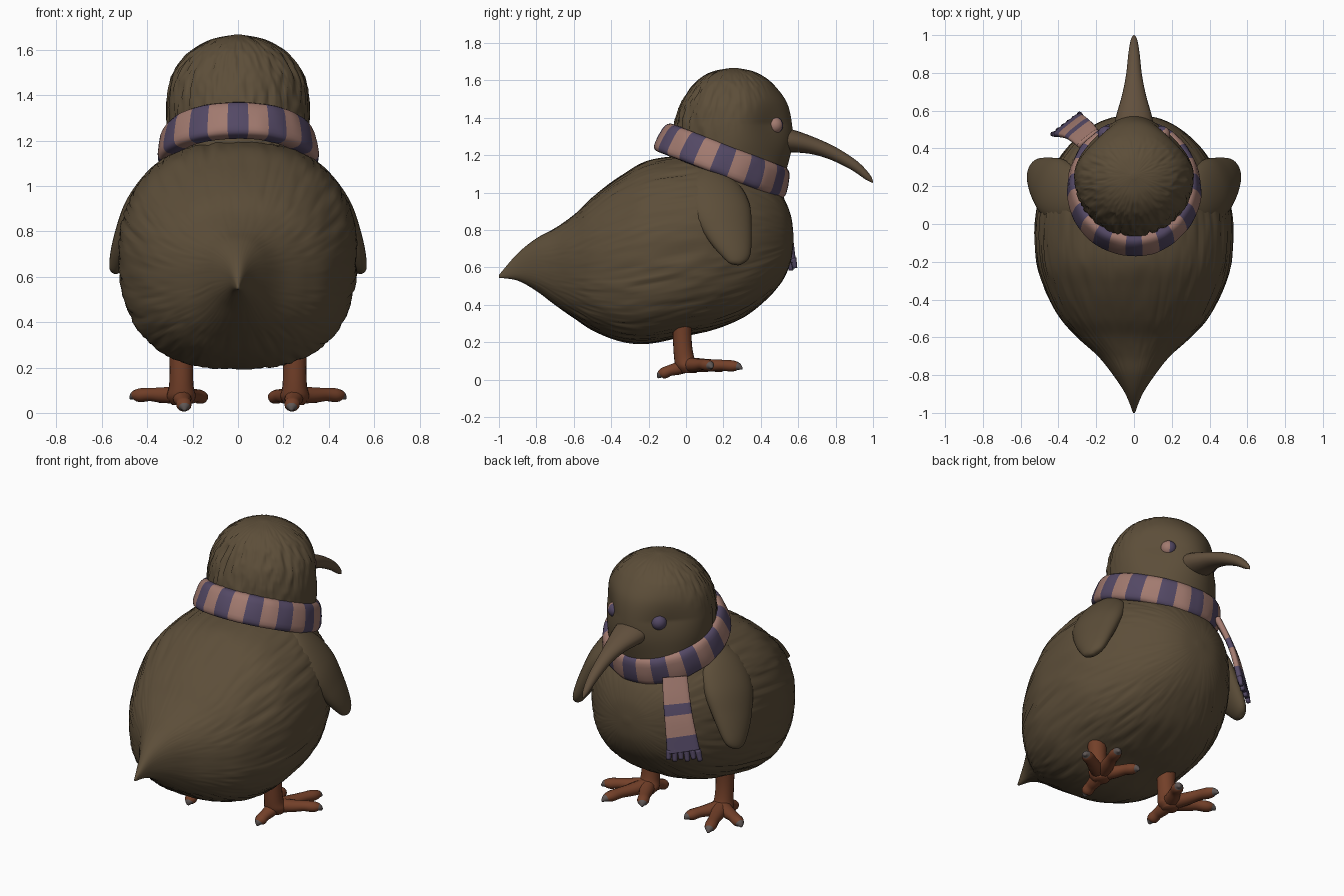
import bpy, bmesh, math
from mathutils import Vector, Matrix, noise

cube = bpy.data.objects.get("Cube")
if cube:
    bpy.data.objects.remove(cube)


def material(name, rgb):
    m = bpy.data.materials.new(name)
    m.use_nodes = True
    m.diffuse_color = (*rgb, 1)
    m.node_tree.nodes["Principled BSDF"].inputs["Base Color"].default_value = (*rgb, 1)
    return m


FEATHER = material("brown feather", (0.108, 0.076, 0.041))
BEAK = material("beak brown", (0.122, 0.081, 0.047))
PINK = material("dusty pink", (0.36, 0.195, 0.16))
PURPLE = material("dull purple", (0.088, 0.066, 0.13))
SKIN = material("rust orange", (0.172, 0.051, 0.022))
CLAW = material("claw grey", (0.115, 0.095, 0.09))


def grid(name, rows, mats, rule=None, loop=False):
    """Skin rows of points that wrap around; rule(t) picks the material."""
    bm = bmesh.new()
    vs = [[bm.verts.new(p) for p in row] for row in rows]
    n, k = len(vs), len(vs[0])
    for i in range(n if loop else n - 1):
        for j in range(k):
            a, b = vs[i], vs[(i + 1) % n]
            f = bm.faces.new((a[j], a[(j + 1) % k], b[(j + 1) % k], b[j]))
            if rule:
                f.material_index = rule((i + 0.5) / n)
    if not loop:
        for row, t in ((vs[0], 0), (vs[-1], 1)):
            f = bm.faces.new(row)
            f.material_index = rule(t) if rule else 0
    bmesh.ops.recalc_face_normals(bm, faces=bm.faces)
    me = bpy.data.meshes.new(name)
    bm.to_mesh(me)
    bm.free()
    for m in mats:
        me.materials.append(m)
    me.shade_smooth()
    bpy.context.collection.objects.link(bpy.data.objects.new(name, me))


def spline(stations, t):
    """Catmull-Rom through tuples of any length."""
    n = len(stations) - 1
    i = min(int(t * n), n - 1)
    f = t * n - i
    p = [stations[max(0, min(n, i + d))] for d in (-1, 0, 1, 2)]
    return [b + 0.5 * f * (c - a + f * (2 * a - 5 * b + 4 * c - d + f * (3 * (b - c) + d - a)))
            for a, b, c, d in zip(*p)]


def tube(name, stations, mats, side=(1, 0, 0), axis=None, steps=24, sides=20,
         power=(1, 1), rule=None, relief=None):
    """Loft of ellipses; a station is x, y, z, half width, half thickness.
    The two powers square off the upper and the lower half of the section."""
    rows = []
    for i in range(steps + 1):
        t = i / steps
        x, y, z, a, b = spline(stations, t)
        c = Vector((x, y, z))
        if axis:
            tan = Vector(axis)
        else:
            tan = Vector(spline(stations, min(1, t + 0.01))[:3]) - Vector(spline(stations, max(0, t - 0.01))[:3])
        tan.normalize()
        up = Vector(side).cross(tan).normalized()
        s = tan.cross(up)
        row = []
        for j in range(sides):
            w = 2 * math.pi * j / sides
            cw, sw = math.cos(w), math.sin(w)
            p = power[0] if sw > 0 else power[1]
            u = math.copysign(abs(cw) ** p, cw)
            v = math.copysign(abs(sw) ** p, sw)
            k = 1 + (relief(cw, sw, t) if relief else 0)
            row.append(c + s * (max(a, 0.002) * u * k) + up * (max(b, 0.002) * v * k))
        rows.append(row)
    grid(name, rows, mats, rule)


# Body: y, top, bottom, half width
outline = [(-1, 0.56, 0.545, 0.005), (-0.9, 0.675, 0.53, 0.045), (-0.8, 0.755, 0.475, 0.11),
           (-0.7, 0.81, 0.40, 0.19), (-0.6, 0.88, 0.33, 0.30), (-0.5, 0.975, 0.265, 0.39),
           (-0.35, 1.09, 0.205, 0.47), (-0.2, 1.17, 0.195, 0.515), (0, 1.2, 0.235, 0.525),
           (0.15, 1.2, 0.27, 0.495), (0.3, 1.15, 0.33, 0.425), (0.42, 1.08, 0.42, 0.34),
           (0.51, 0.99, 0.52, 0.235), (0.56, 0.88, 0.63, 0.13), (0.575, 0.77, 0.74, 0.02)]


def body_feathers(c, s, t):
    streak = abs(noise.noise(Vector((c * 16, s * 16, t * 8))))
    return 0.006 - 0.03 * streak * min(1, 3 * t)


tube("body", [(0, y, (a + b) / 2, w, (a - b) / 2) for y, a, b, w in outline], [FEATHER],
     axis=(0, 1, 0), steps=110, sides=200, power=(0.9, 0.78), relief=body_feathers)

# Head: z, back, front, half width
crown = [(1.0, -0.06, 0.5, 0.28), (1.15, -0.08, 0.545, 0.3), (1.27, -0.07, 0.57, 0.315),
         (1.38, -0.06, 0.565, 0.315), (1.48, -0.025, 0.54, 0.295), (1.56, 0.025, 0.485, 0.245),
         (1.615, 0.08, 0.425, 0.18), (1.65, 0.15, 0.355, 0.105), (1.667, 0.24, 0.27, 0.015)]


def head_feathers(c, s, t):
    """Ruffled crown and nape, with the eye sockets drawn in under a brow."""
    ruffle = max(0, min(1, t * 2 - 0.5 - s * 0.8 + max(0, t - 0.6) * 3))
    streak = abs(noise.noise(Vector((c * 15, s * 15, t * 6))))
    socket = max(0, 1 - 3.5 * abs(t - 0.36)) * (2 * s * c) ** 2 if s > 0 else 0
    return 0.016 * ruffle - 0.11 * ruffle * streak - 0.13 * socket


tube("head", [(0, (a + b) / 2, z, w, (b - a) / 2) for z, a, b, w in crown], [FEATHER],
     side=(-1, 0, 0), axis=(0, 0, 1), steps=80, sides=150, relief=head_feathers)

# Curved beak
tube("beak", [(0, 0.48, 1.285, 0.11, 0.07), (0, 0.57, 1.275, 0.095, 0.06),
              (0, 0.68, 1.25, 0.064, 0.045), (0, 0.79, 1.208, 0.042, 0.036),
              (0, 0.9, 1.145, 0.03, 0.028), (0, 0.97, 1.085, 0.018, 0.018),
              (0, 0.998, 1.055, 0.004, 0.004)], [BEAK], steps=32)

# Scarf ring, tilted down toward the breast, in alternating stripes
SEG, STRIPES = 192, 24
tilt = Matrix.Translation((0, 0.2, 1.174)) @ Matrix.Rotation(math.radians(-21), 4, "X")
rows = []
for i in range(SEG):
    th = 2 * math.pi * (i / SEG - 0.5 / STRIPES) - math.pi / 2
    row = []
    for j in range(20):
        w = 2 * math.pi * j / 20
        cw, sw = math.cos(w), math.sin(w)
        h = 0.084 * math.copysign(abs(sw) ** 0.6, sw)
        r = 0.05 * math.copysign(abs(cw) ** 0.6, cw) - 0.16 * h
        r += 0.006 * noise.noise(Vector((4 * math.cos(th), 4 * math.sin(th), h * 8)))
        row.append(tilt @ Vector(((0.3 + r) * math.cos(th), (0.322 + r) * math.sin(th), h)))
    rows.append(row)
grid("scarf_ring", rows, [PURPLE, PINK], lambda t: int(t * STRIPES) % 2, loop=True)

# Hanging scarf end with fringe
across = Vector((0.8, 0.6, 0))
tube("scarf_end", [(-0.24, 0.45, 1.04, 0.07, 0.02), (-0.275, 0.485, 0.93, 0.075, 0.018),
                   (-0.31, 0.51, 0.81, 0.08, 0.018), (-0.35, 0.525, 0.64, 0.092, 0.018)],
     [PINK, PURPLE], side=across, steps=60, power=(0.5, 0.5),
     rule=lambda t: int(0.41 < t < 0.57 or t > 0.8))
for i in range(6):
    u = (i - 2.5) * 0.032
    p = Vector((-0.35, 0.525, 0.65)) + across * u
    q = Vector((-0.36, 0.53, 0.585 + 0.012 * (i % 2))) + across * u * 1.1
    tube(f"scarf_fringe_{i + 1}", [(*p, 0.018, 0.016), (*q, 0.014, 0.012)], [PURPLE],
         side=across, steps=4, sides=8)

# Paired parts
toes = [(0.475, 0.14, 0.075), (0.36, 0.3, 0.07), (0.145, 0.22, 0.065), (0.235, -0.15, 0.022)]
for s, label in ((1, "left"), (-1, "right")):
    tube(f"{label}_wing", [(s * 0.265, 0.14, 1.13, 0.06, 0.03), (s * 0.345, 0.15, 1.03, 0.14, 0.06),
                           (s * 0.42, 0.19, 0.91, 0.16, 0.07), (s * 0.475, 0.23, 0.79, 0.13, 0.06),
                           (s * 0.515, 0.265, 0.69, 0.09, 0.045), (s * 0.537, 0.28, 0.635, 0.055, 0.028),
                           (s * 0.543, 0.285, 0.615, 0.012, 0.01)], [FEATHER],
         side=(-s * 0.25, 1, 0), steps=36, sides=32)
    tube(f"{label}_leg", [(s * 0.25, -0.02, 0.36, 0.06, 0.055), (s * 0.25, -0.02, 0.22, 0.052, 0.05),
                          (s * 0.25, -0.01, 0.12, 0.054, 0.054), (s * 0.25, 0.01, 0.07, 0.064, 0.064),
                          (s * 0.25, 0.015, 0.035, 0.04, 0.04)], [SKIN], axis=(0, 0, -1))
    for n, (x, y, z) in enumerate(toes):
        a, b = Vector((s * 0.25, 0.01, 0.08)), Vector((s * x, y, z))
        d = b - a
        st = [(*(a + d * f + Vector((0, 0, lift))), r, r * 0.9) for f, r, lift in
              ((0, 0.046, 0), (0.35, 0.039, 0), (0.6, 0.033, 0.004), (0.8, 0.034, 0.002),
               (0.92, 0.024, 0), (1, 0.006, -0.012))]
        tube(f"{label}_toe_{n + 1}", st, [SKIN, CLAW], side=(d.y, -d.x, 0), sides=14,
             rule=lambda t: int(t > 0.77))
    # Eye: a sunken bead; the left one is mostly pink, the right one purple
    bpy.ops.mesh.primitive_uv_sphere_add(segments=24, ring_count=16, radius=0.045,
                                         location=(s * 0.147, 0.474, 1.36))
    eye = bpy.context.object
    eye.name = f"{label}_eye"
    eye.data.materials.append(PURPLE)
    eye.data.materials.append(PINK)
    for f in eye.data.polygons:
        f.material_index = int(s > 0 and f.center.y - f.center.x < 0.012)
    eye.data.shade_smooth()
